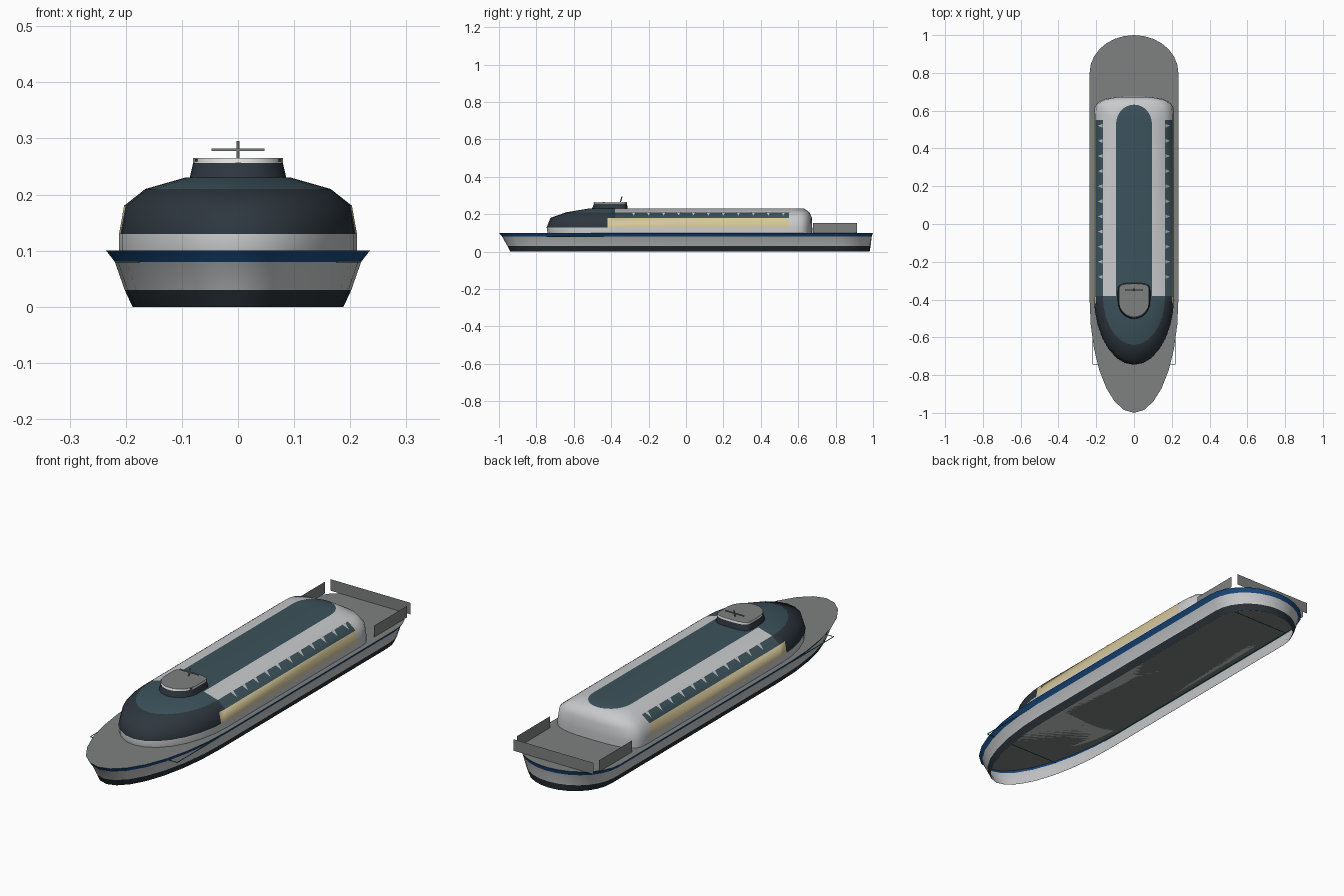
import bpy, bmesh
from math import sin, cos, pi, radians
from mathutils import Vector

cube = bpy.data.objects.get("Cube")
if cube:
    bpy.data.objects.remove(cube, do_unlink=True)


def material(name, *rgb):
    m = bpy.data.materials.new(name)
    m.use_nodes = True
    m.diffuse_color = (*rgb, 1)
    m.node_tree.nodes["Principled BSDF"].inputs["Base Color"].default_value = (*rgb, 1)
    return m


LIGHT = material("light_grey", .58, .59, .60)
DECK = material("deck_grey", .21, .22, .22)
BLUE = material("navy_blue", .01, .068, .21)
BLACK = material("hull_black", .022, .03, .037)
GLASS = material("dark_glass", .027, .038, .05)
TEAL = material("roof_teal", .045, .085, .105)
BEIGE = material("window_beige", .68, .58, .32)
WHITE = material("white_trim", .75, .76, .72)
GREEN = material("cable_green", .01, .19, .16)


def finish(name, bm, mats, rule=None, smooth=None):
    """Turn a bmesh into an object and colour its faces by rule."""
    bmesh.ops.recalc_face_normals(bm, faces=bm.faces)
    if rule:
        for f in bm.faces:
            f.material_index = mats.index(rule(f.calc_center_median(), f.normal))
    me = bpy.data.meshes.new(name)
    bm.to_mesh(me)
    bm.free()
    for m in mats:
        me.materials.append(m)
    ob = bpy.data.objects.new(name, me)
    bpy.context.collection.objects.link(ob)
    if smooth:
        bpy.ops.object.select_all(action='DESELECT')
        ob.select_set(True)
        bpy.context.view_layer.objects.active = ob
        bpy.ops.object.shade_smooth_by_angle(angle=radians(smooth))


def outline(z, w, bow, bow_start, stern_start, stern, p=2, n=7):
    """Closed plan shape: elliptic bow, superelliptic stern."""
    half = []
    for i in range(n + 1):
        t = pi / 2 * i / n
        half.append((w * sin(t), bow_start + (bow - bow_start) * cos(t)))
    for i in range(n + 1):
        t = pi / 2 * i / n
        half.append((w * max(cos(t), 0) ** (2 / p),
                     stern_start + (stern - stern_start) * sin(t) ** (2 / p)))
    half[0], half[-1] = (0, bow), (0, stern)
    other = [(-x, y) for x, y in half[-2:0:-1]]
    return [Vector((x, y, z)) for x, y in half + other]


def loft(rings, bottom=True, top=True):
    bm = bmesh.new()
    loops = [[bm.verts.new(v) for v in r] for r in rings]
    for a, b in zip(loops, loops[1:]):
        for i in range(len(a)):
            j = (i + 1) % len(a)
            bm.faces.new((a[i], a[j], b[j], b[i]))
    if bottom:
        bm.faces.new(loops[0][::-1])
    if top:
        bm.faces.new(loops[-1])
    return bm


def box(name, centre, size, mat):
    bm = bmesh.new()
    bmesh.ops.create_cube(bm, size=1)
    for v in bm.verts:
        v.co = Vector(centre) + Vector([c * s for c, s in zip(v.co, size)])
    finish(name, bm, [mat])


def sheet(name, a, b, z0, z1, mat):
    """Upright single-face panel between two plan points."""
    bm = bmesh.new()
    corners = [(*a, z0), (*b, z0), (*b, z1), (*a, z1)]
    bm.faces.new([bm.verts.new(c) for c in corners])
    finish(name, bm, [mat])


def rod(name, a, b, r, mat):
    a, b = Vector(a), Vector(b)
    bm = bmesh.new()
    bmesh.ops.create_cone(bm, cap_ends=True, segments=6, radius1=r, radius2=r,
                          depth=(b - a).length)
    q = (b - a).to_track_quat('Z', 'Y')
    for v in bm.verts:
        v.co = q @ v.co + (a + b) / 2
    finish(name, bm, [mat])


# Hull shell with painted bands, open underneath, closed by the deck
def hull_colour(c, n):
    if abs(n.z) > .95:
        return DECK
    return BLACK if c.z < .03 else LIGHT if c.z < .08 else BLUE


hull = loft([outline(0, .188, -.94, -.4, .8, .982),
             outline(.03, .202, -.955, -.4, .8, .987),
             outline(.08, .2195, -.983, -.4, .8, .993),
             outline(.10, .235, -1, -.4, .8, 1)], bottom=False)
finish("hull", hull, [DECK, BLACK, LIGHT, BLUE], hull_colour, 32)

# Pale lining inside the lower band
lining = loft([outline(0, .186, -.938, -.4, .8, .980),
               outline(.03, .200, -.953, -.4, .8, .985)], bottom=False, top=False)
finish("hull_lining", lining, [LIGHT], None, 32)


# Passenger cabin: glazed bow, side windows, roof stripe
def cabin_colour(c, n):
    if c.z < .13:
        return LIGHT
    if c.z > .229:
        return TEAL
    if c.z < .18:
        return GLASS if c.y < -.42 else BEIGE if c.y < .55 else LIGHT
    if c.y < -.38:
        return GLASS if c.z < .21 else TEAL
    return LIGHT if c.y > .55 or c.z > .21 else TEAL


cabin = loft([outline(.10, .212, -.74, -.38, .58, .675, 3),
              outline(.13, .212, -.745, -.38, .58, .675, 3),
              outline(.18, .203, -.725, -.38, .58, .673, 3),
              outline(.21, .165, -.64, -.38, .58, .66, 3),
              outline(.23, .095, -.52, -.38, .53, .632)])
for y in (-.42, -.38, .55):
    bmesh.ops.bisect_plane(cabin, geom=cabin.verts[:] + cabin.edges[:] + cabin.faces[:],
                           plane_co=(0, y, 0), plane_no=(0, 1, 0))
finish("cabin", cabin, [LIGHT, TEAL, GLASS, BEIGE], cabin_colour, 60)

# Small light notches between the upper side windows
for side, label in ((1, "left"), (-1, "right")):
    bm = bmesh.new()
    for k in range(11):
        y = -.28 + k * .08
        pts = [(.167, y - .01, .2112), (.167, y + .01, .2112), (.191, y, .192)]
        bm.faces.new([bm.verts.new((side * x, yy, z)) for x, yy, z in pts])
    finish("window_notches_" + label, bm, [LIGHT])

# Wheelhouse, its roof cap and corner lamps
house = loft([outline(.222, .088, -.505, -.41, -.35, -.31, 3),
              outline(.256, .08, -.492, -.41, -.35, -.316, 3)])
finish("wheelhouse", house, [GLASS], None, 32)
cap = loft([outline(.256, .08, -.495, -.41, -.35, -.314, 3),
            outline(.265, .08, -.492, -.41, -.35, -.316, 3)])
finish("wheelhouse_roof", cap, [WHITE, DECK],
       lambda c, n: DECK if n.z > .9 else WHITE, 32)
for s, label in ((1, "left"), (-1, "right")):
    box("roof_lamp_" + label, (s * .073, -.44, .261), (.007, .012, .004), GLASS)

# Leaning mast with crossbar
rod("mast", (0, -.352, .262), (0, -.342, .295), .003, DECK)
box("mast_crossbar", (0, -.348, .28), (.095, .006, .004), DECK)

# Stern bulwark panels
sheet("stern_panel", (-.2, .947), (.2, .947), .10, .152, DECK)
for s, label in ((1, "left"), (-1, "right")):
    sheet("side_panel_" + label, (s * .205, .68), (s * .205, .913), .10, .152, DECK)
    # Long sides of the cable frame
    rod("side_cable_" + label, (s * .2175, -.745, .081), (s * .2175, .78, .081), .0018, GREEN)

# Cross cables joining the frame at both ends
for y, label in ((-.745, "front"), (.78, "rear")):
    rod("cross_cable_" + label, (-.2175, y, .081), (.2175, y, .081), .0018, GREEN)
